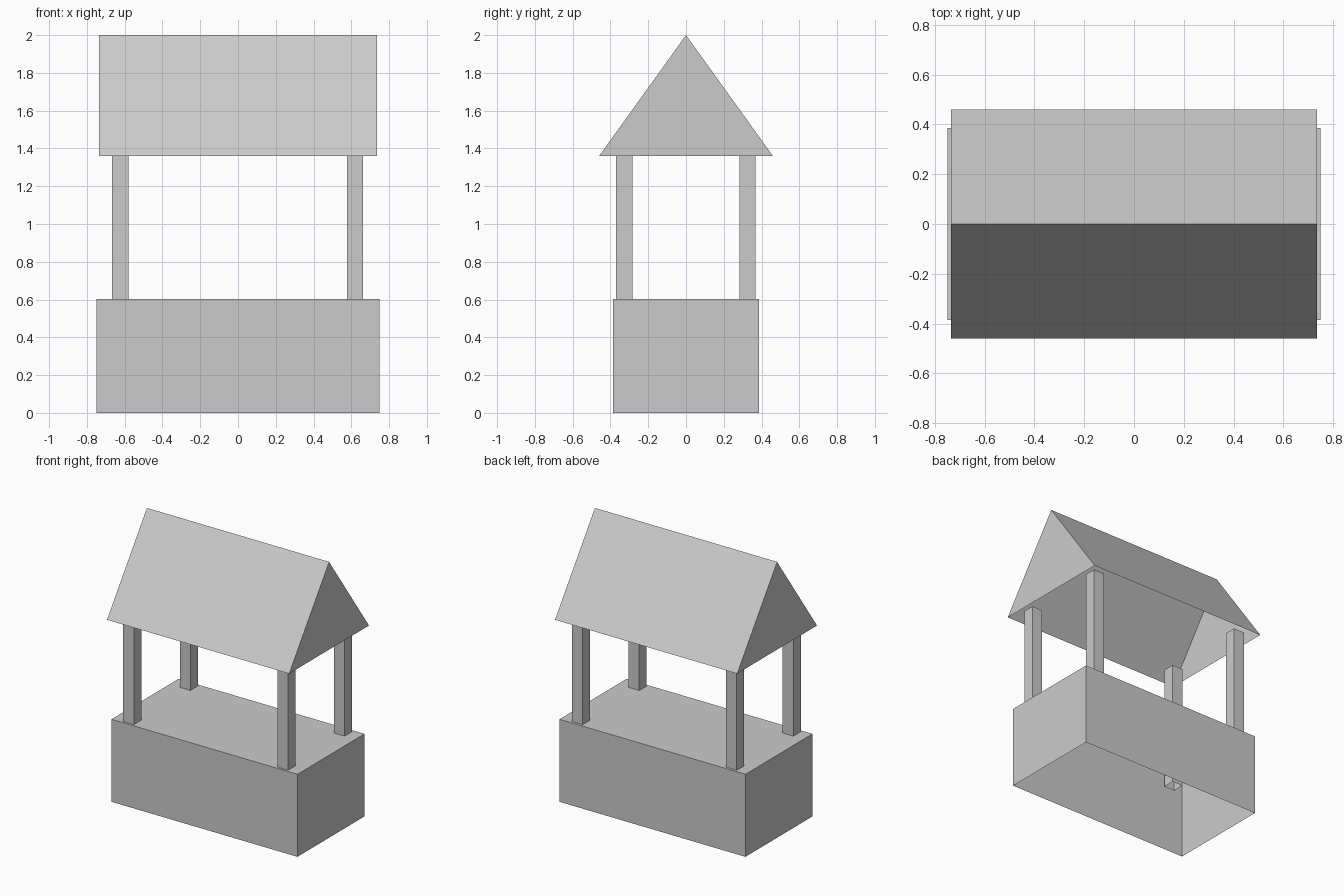
import bpy
import bmesh

if "Cube" in bpy.data.objects:
    bpy.data.objects.remove(bpy.data.objects["Cube"])


def extrude_profile(name, profile, direction, cap_start=False, cap_end=False):
    """Sweep a closed profile along a direction as a thin shell, with optional end caps."""
    bm = bmesh.new()
    start = [bm.verts.new(p) for p in profile]
    end = [bm.verts.new([a + d for a, d in zip(p, direction)]) for p in profile]
    n = len(profile)
    for i in range(n):
        j = (i + 1) % n
        bm.faces.new((start[i], start[j], end[j], end[i]))
    if cap_start:
        bm.faces.new(start[::-1])
    if cap_end:
        bm.faces.new(end)
    mesh = bpy.data.meshes.new(name)
    bm.to_mesh(mesh)
    bm.free()
    obj = bpy.data.objects.new(name, mesh)
    bpy.context.collection.objects.link(obj)
    return obj


def rectangle(cx, cy, hx, hy, z):
    return [(cx - hx, cy - hy, z), (cx + hx, cy - hy, z),
            (cx + hx, cy + hy, z), (cx - hx, cy + hy, z)]


# Counter base: box with a top and no bottom
extrude_profile("counter_base", rectangle(0, 0, 0.75, 0.386, 0), (0, 0, 0.602), cap_end=True)

# Four corner posts: open-ended, reaching slightly into the base and the roof
for side_x, x in (("left", -0.624), ("right", 0.62)):
    for side_y, y in (("front", -0.327), ("back", 0.325)):
        extrude_profile(f"{side_y}_{side_x}_post",
                        rectangle(x, y, 0.043, 0.043, 0.48), (0, 0, 0.915))

# Gable roof: triangular prism with its underside removed
gable = [(-0.735, -0.46, 1.36), (-0.735, 0.46, 1.36), (-0.735, 0, 2.0)]
roof = extrude_profile("roof", gable, (1.47, 0, 0), cap_start=True, cap_end=True)
bm = bmesh.new()
bm.from_mesh(roof.data)
bm.normal_update()
underside = [f for f in bm.faces if f.normal.z < -0.9]
bmesh.ops.delete(bm, geom=underside, context='FACES')
bm.to_mesh(roof.data)
bm.free()
